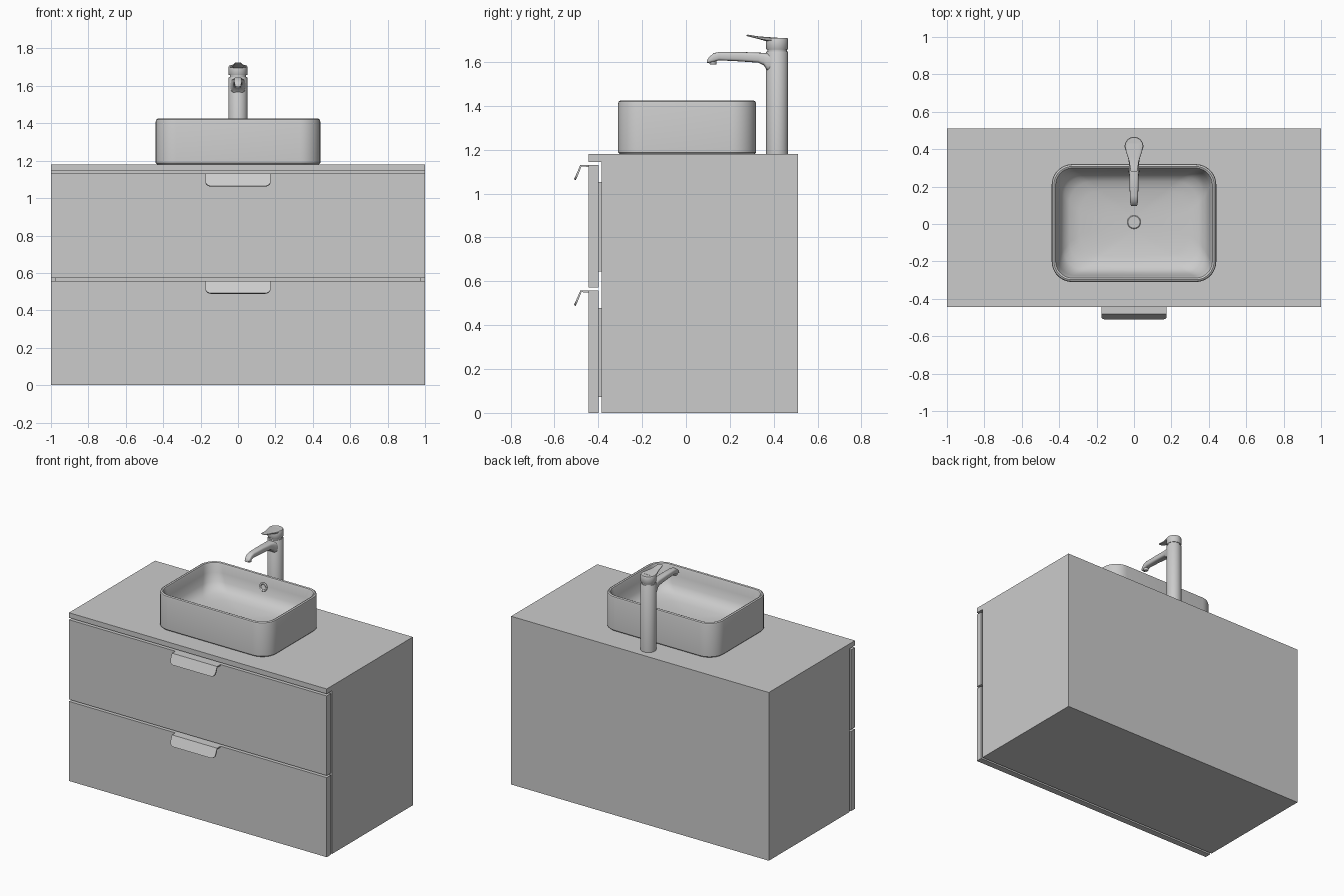
import bpy, bmesh, math
from mathutils import Vector

if "Cube" in bpy.data.objects:
    bpy.data.objects.remove(bpy.data.objects["Cube"])


def finish(name, bm, smooth=False):
    bmesh.ops.recalc_face_normals(bm, faces=bm.faces)
    me = bpy.data.meshes.new(name)
    bm.to_mesh(me)
    bm.free()
    ob = bpy.data.objects.new(name, me)
    bpy.context.collection.objects.link(ob)
    if smooth:
        bpy.ops.object.select_all(action='DESELECT')
        ob.select_set(True)
        bpy.context.view_layer.objects.active = ob
        bpy.ops.object.shade_smooth_by_angle(angle=math.radians(35))
    return ob


def box(name, x, y, z):
    bm = bmesh.new()
    bmesh.ops.create_cube(bm, size=1)
    for v in bm.verts:
        v.co = [lo + (c + 0.5) * (hi - lo) for c, (lo, hi) in zip(v.co, (x, y, z))]
    return finish(name, bm)


def loft(name, rings):
    """Skin equal-length closed rings and cap both ends."""
    bm = bmesh.new()
    vs = [[bm.verts.new(p) for p in r] for r in rings]
    n = len(vs[0])
    for a, b in zip(vs, vs[1:]):
        for i in range(n):
            j = (i + 1) % n
            bm.faces.new((a[i], a[j], b[j], b[i]))
    bm.faces.new(vs[0])
    bm.faces.new(vs[-1])
    return finish(name, bm, True)


def round_rect(hx, hy, r, z, cy, n=9):
    pts = []
    for k, (sx, sy) in enumerate(((1, 1), (-1, 1), (-1, -1), (1, -1))):
        for i in range(n + 1):
            a = math.pi / 2 * (k + i / n)
            # tiny minimum keeps the straight sides from collapsing
            pts.append((sx * max(hx - r, 1e-4) + r * math.cos(a),
                        cy + sy * max(hy - r, 1e-4) + r * math.sin(a), z))
    return pts


def lathe(name, profile, cy, n=40):
    return loft(name, [[(r * math.cos(t * math.tau / n), cy + r * math.sin(t * math.tau / n), z)
                        for t in range(n)] for r, z in profile])


def bar(name, sections, n=24, p=0.6):
    """Loft along y through superellipse sections (y, half width, z low, z high)."""
    def sp(v):
        return math.copysign(abs(v) ** p, v)
    return loft(name, [[(w * sp(math.cos(t * math.tau / n)), y,
                         (lo + hi) / 2 + (hi - lo) / 2 * sp(math.sin(t * math.tau / n)))
                        for t in range(n)] for y, w, lo, hi in sections])


# Cabinet carcass with overhanging top lip and open front
bm = bmesh.new()
side = [(-0.385, 0), (0.51, 0), (0.51, 1.18), (-0.445, 1.18), (-0.445, 1.145), (-0.385, 1.145)]
L = [bm.verts.new((-1, y, z)) for y, z in side]
R = [bm.verts.new((1, y, z)) for y, z in side]
bm.faces.new(L)
bm.faces.new(R)
for i in range(6):
    j = (i + 1) % 6
    f = bm.faces.new((L[i], L[j], R[j], R[i]))
bmesh.ops.recalc_face_normals(bm, faces=bm.faces)
bmesh.ops.inset_individual(bm, faces=[f], thickness=0.035)
inner = bmesh.ops.extrude_discrete_faces(bm, faces=[f])['faces']
bmesh.ops.translate(bm, vec=(0, 0.86, 0), verts=inner[0].verts)
finish("cabinet_carcass", bm)


# Handle: flat plate bent down into a lip with rounded lower corners
def handle(name, top):
    w, r = 0.175, 0.03
    bend, end = Vector((-0.482, top)), Vector((-0.511, top - 0.066))
    length = (end - bend).length
    bm = bmesh.new()
    back = [bm.verts.new((s * w, -0.44, top)) for s in (-1, 1)]
    edge = [bm.verts.new((s * w, bend.x, bend.y)) for s in (-1, 1)]
    bm.faces.new((back[0], edge[0], edge[1], back[1]))
    lower = []
    for s in (-1, 1):
        arc = []
        for i in range(7):
            a = math.pi / 2 * i / 6
            q = bend.lerp(end, (length - r + r * math.sin(a)) / length)
            arc.append(bm.verts.new((s * (w - r + r * math.cos(a)), q.x, q.y)))
        lower += arc if s < 0 else arc[::-1]
    bm.faces.new([edge[0]] + lower + [edge[1]])
    ob = finish(name, bm)
    if ob.data.polygons[0].normal.z < 0:
        ob.data.flip_normals()
    m = ob.modifiers.new("thickness", 'SOLIDIFY')
    m.thickness, m.offset = 0.009, -1


# Two drawers: front panel, box behind, handle
for label, lo, hi in (("lower", 0, 0.558), ("upper", 0.572, 1.131)):
    box(label + "_drawer_front", (-1, 1), (-0.445, -0.40), (lo, hi))
    box(label + "_drawer_box", (-0.94, 0.94), (-0.40, 0.42), (lo + 0.073, hi - 0.079))
    handle(label + "_handle", hi)

# Vessel basin: outer wall, rolled rim, curved bowl
basin = [(.432, .307, .102, 1.18), (.44, .315, .11, 1.188), (.44, .315, .11, 1.41),
         (.437, .312, .107, 1.42), (.428, .303, .098, 1.425), (.419, .294, .09, 1.421),
         (.414, .289, .085, 1.41), (.406, .281, .09, 1.36), (.393, .268, .1, 1.305),
         (.375, .25, .11, 1.273), (.345, .222, .12, 1.253), (.29, .175, .12, 1.24),
         (.15, .1, .08, 1.23), (.04, .04, .0399, 1.227)]
loft("basin", [round_rect(*s, 0.005) for s in basin])
lathe("drain_cover", [(0.036, 1.222), (0.036, 1.231), (0.032, 1.234)], 0.01)

# Overflow ring on the back wall of the bowl
bpy.ops.mesh.primitive_torus_add(location=(0, 0.281, 1.35), rotation=(math.radians(82), 0, 0),
                                 major_radius=0.024, minor_radius=0.006,
                                 major_segments=28, minor_segments=10)
bpy.context.object.name = "overflow_ring"
bpy.ops.object.shade_smooth()

# Tall tap: column, neck, head, spout, nozzle, lever
CY = 0.416
lathe("tap_column", [(0.05, 1.18), (0.05, 1.645), (0.048, 1.648)], CY)
lathe("tap_neck", [(0.044, 1.645), (0.044, 1.66)], CY)
lathe("tap_head", [(0.048, 1.657), (0.05, 1.66), (0.05, 1.704), (0.047, 1.709)], CY)
bar("tap_spout", [(0.40, .042, 1.555, 1.64), (0.37, .037, 1.562, 1.641), (0.355, .032, 1.585, 1.642),
                  (0.33, .028, 1.597, 1.643), (0.25, .025, 1.603, 1.646), (0.15, .022, 1.608, 1.646),
                  (0.125, .021, 1.600, 1.640), (0.105, .019, 1.597, 1.622), (0.096, .015, 1.596, 1.609)])
lathe("tap_nozzle", [(0.014, 1.589), (0.016, 1.592), (0.016, 1.615)], 0.124, 24)
bar("tap_lever", [(0.43, .044, 1.695, 1.710), (0.39, .044, 1.695, 1.713), (0.36, .034, 1.697, 1.715),
                  (0.335, .026, 1.704, 1.717), (0.30, .021, 1.713, 1.722), (0.283, .018, 1.717, 1.725),
                  (0.277, .012, 1.719, 1.724)])
